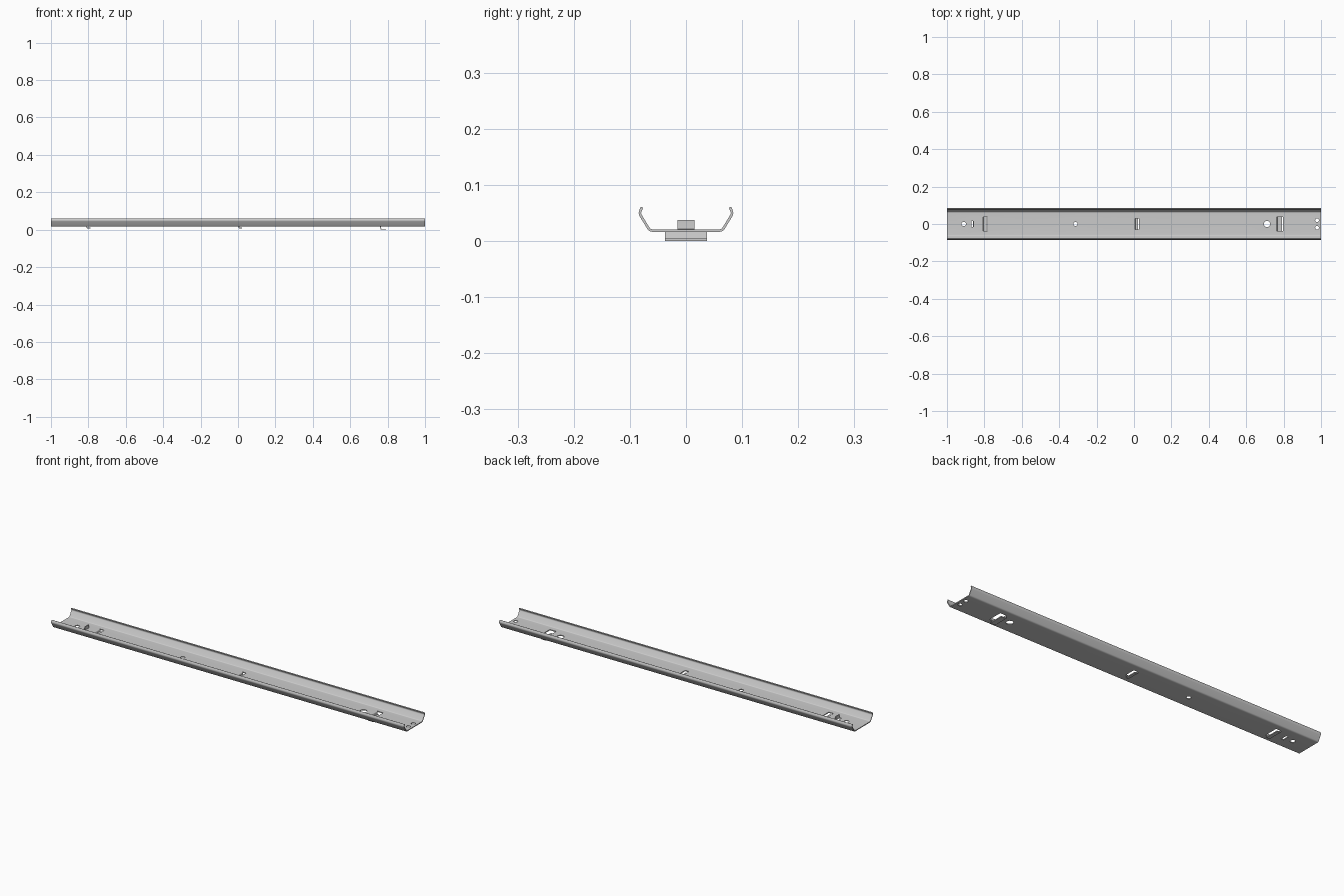
import bpy, bmesh, math
from mathutils import Vector, Matrix

if "Cube" in bpy.data.objects:
    bpy.data.objects.remove(bpy.data.objects["Cube"])

T = 0.0045      # sheet thickness
BASE = 0.0188   # mid height of the rail floor


def rounded(path, r, n=5):
    """Round the inner corners of a 2D polyline."""
    pts = [Vector(p) for p in path]
    out = [pts[0]]
    for a, b, c in zip(pts, pts[1:], pts[2:]):
        p, q = b + (a - b).normalized() * r, b + (c - b).normalized() * r
        for i in range(n + 1):
            t = i / n
            out.append(p * (1 - t) ** 2 + b * 2 * t * (1 - t) + q * t * t)
    return out + [pts[-1]]


def sheet(name, path, r, half, place):
    """Thicken a 2D path and extrude it symmetrically by +-half."""
    pts = rounded(path, r)
    left, right = [], []
    for i, p in enumerate(pts):
        d = (pts[min(i + 1, len(pts) - 1)] - pts[max(i - 1, 0)]).normalized()
        n = Vector((-d.y, d.x)) * T / 2
        left.append(p + n)
        right.append(p - n)
    bm = bmesh.new()
    face = bm.faces.new([bm.verts.new(place(p, -half)) for p in left + right[::-1]])
    ext = bmesh.ops.extrude_face_region(bm, geom=[face])
    move = place(Vector((0, 0)), half) - place(Vector((0, 0)), -half)
    bmesh.ops.translate(bm, vec=move, verts=[v for v in ext["geom"] if isinstance(v, bmesh.types.BMVert)])
    return finish(name, bm)


def finish(name, bm):
    bmesh.ops.recalc_face_normals(bm, faces=bm.faces)
    me = bpy.data.meshes.new(name)
    bm.to_mesh(me)
    bm.free()
    ob = bpy.data.objects.new(name, me)
    bpy.context.collection.objects.link(ob)
    return ob


def smooth(ob):
    bpy.ops.object.select_all(action='DESELECT')
    ob.select_set(True)
    bpy.context.view_layer.objects.active = ob
    bpy.ops.object.shade_smooth_by_angle(angle=math.radians(30))


def along_x(p, s):
    return Vector((s, p.x, p.y))


def along_y(p, s):
    return Vector((p.x, s, p.y))


# Rail: flat floor, flared walls, lips turned inward
half = [(0.0645, BASE), (0.0832, 0.0495), (0.0785, 0.0603)]
profile = [(-y, z) for y, z in reversed(half)] + half
rail = sheet("rail", profile, 0.005, 1.0, along_x)

# Cutter for the round holes and rectangular slots
cut = bmesh.new()
for x, y, r in [(-0.91, 0, 0.012), (-0.313, 0, 0.011), (0.711, 0, 0.017),
                (0.979, 0.02, 0.010), (0.979, -0.02, 0.010)]:
    bmesh.ops.create_cone(cut, cap_ends=True, segments=24, radius1=r, radius2=r, depth=0.03,
                          matrix=Matrix.Translation((x, y, BASE)))
slots = [(-0.813, -0.783, 0.037), (0.0, 0.026, 0.030), (0.758, 0.797, 0.037), (-0.870, -0.854, 0.016)]
for x0, x1, w in slots:
    bmesh.ops.create_cube(cut, size=1, matrix=Matrix.Translation(((x0 + x1) / 2, 0, BASE))
                          @ Matrix.Diagonal((x1 - x0, 2 * w, 0.03, 1)))
cutter = finish("hole_cutter", cut)
cutter.hide_render = True
mod = rail.modifiers.new("holes", 'BOOLEAN')
mod.operation, mod.solver, mod.object = 'DIFFERENCE', 'EXACT', cutter
bpy.context.view_layer.objects.active = rail
bpy.ops.object.modifier_apply(modifier=mod.name)
bpy.data.objects.remove(cutter)
smooth(rail)

# Hooks pressed down out of the three large slots
for name, (x0, x1, w), low, reach in zip(("hook_left", "hook_middle", "hook_right"), slots,
                                         (0.006, 0.006, 0.0), (0.025, 0.021, 0.034)):
    z = low + T / 2
    path = [(x0 - 0.002, BASE), (x0 + 0.004, BASE), (x0 + 0.006, z), (x0 + reach, z)]
    smooth(sheet(name, path, 0.0028, w, along_y))

# Stop tab bent upward beside the small slot
path = [(-0.852, BASE), (-0.858, BASE), (-0.858, 0.038)]
smooth(sheet("stop_tab", path, 0.003, 0.015, along_y))
